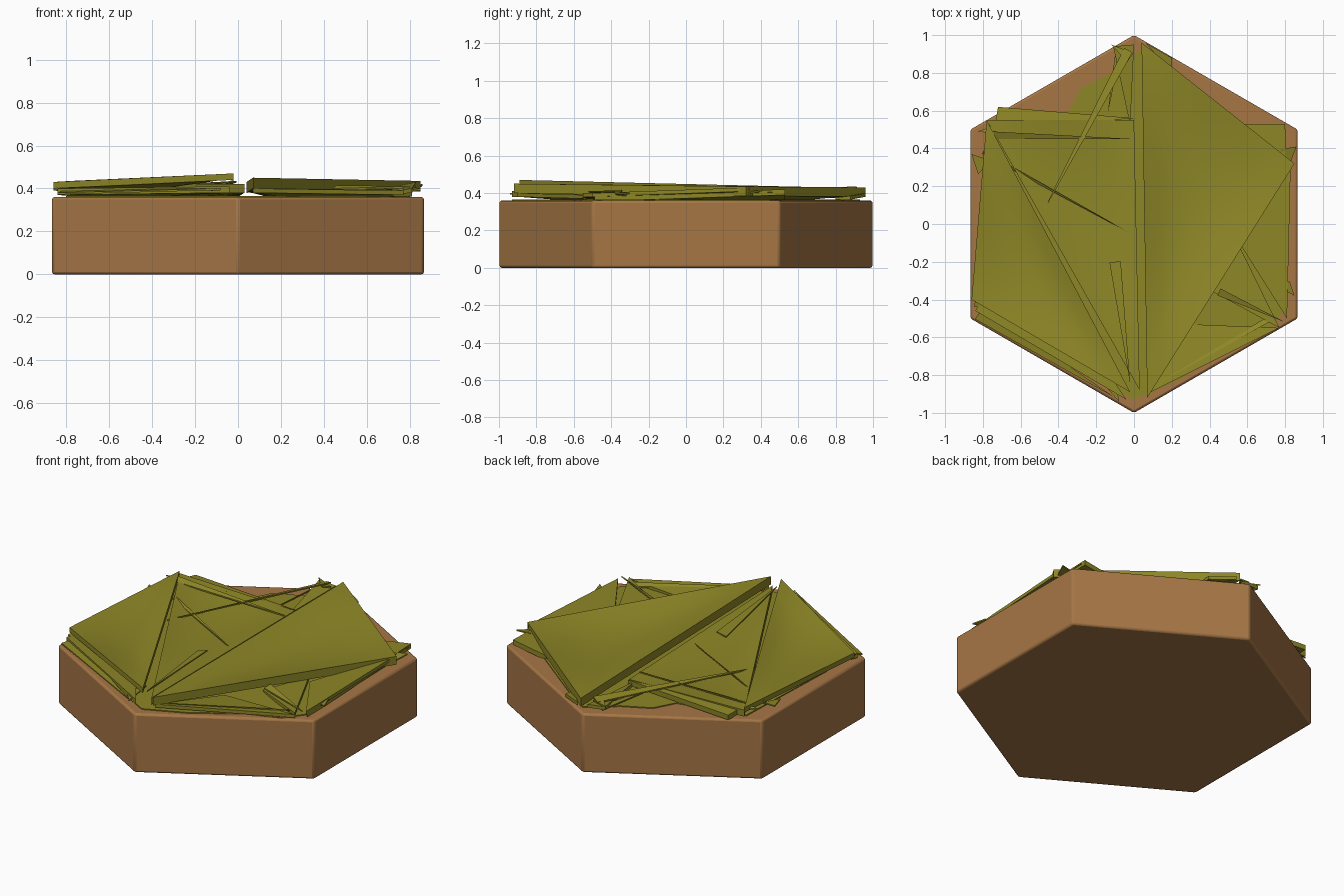
import bpy, bmesh, math
from mathutils import Vector

cube = bpy.data.objects.get("Cube")
if cube:
    bpy.data.objects.remove(cube, do_unlink=True)

SOIL_TOP = 0.36


def make_material(name, rgb):
    mat = bpy.data.materials.new(name)
    mat.use_nodes = True
    colour = (*rgb, 1)
    mat.diffuse_color = colour
    bsdf = next(n for n in mat.node_tree.nodes if n.type == 'BSDF_PRINCIPLED')
    bsdf.inputs["Base Color"].default_value = colour
    return mat


brown = make_material("soil brown", (0.38, 0.18, 0.06))
olive = make_material("grass olive", (0.27, 0.24, 0.02))


def finish(name, bm, mat, angle=30):
    bmesh.ops.recalc_face_normals(bm, faces=bm.faces)
    mesh = bpy.data.meshes.new(name)
    bm.to_mesh(mesh)
    bm.free()
    mesh.materials.append(mat)
    obj = bpy.data.objects.new(name, mesh)
    bpy.context.collection.objects.link(obj)
    bpy.ops.object.select_all(action='DESELECT')
    obj.select_set(True)
    bpy.context.view_layer.objects.active = obj
    bpy.ops.object.shade_smooth_by_angle(angle=math.radians(angle))
    return obj


def slab(name, outline, bottom, top, mat):
    """Flat prism over an outline."""
    bm = bmesh.new()
    face = bm.faces.new([bm.verts.new((x, y, bottom)) for x, y in outline])
    side = bmesh.ops.extrude_face_region(bm, geom=[face])
    verts = [v for v in side["geom"] if isinstance(v, bmesh.types.BMVert)]
    bmesh.ops.translate(bm, verts=verts, vec=(0, 0, top - bottom))
    return finish(name, bm, mat)


def sheet(name, a, b, c, sag=0.0, skirt=0.012, steps=10):
    """Three-cornered leaf, dished in the middle, with a hanging rim."""
    a, b, c = Vector(a), Vector(b), Vector(c)
    bm = bmesh.new()
    grid = {}
    for i in range(steps + 1):
        for j in range(steps + 1 - i):
            u, v = i / steps, j / steps
            w = 1 - u - v
            p = a * u + b * v + c * w
            p.z -= sag * 27 * u * v * w
            p.z = max(p.z, SOIL_TOP + 0.012)
            grid[i, j] = bm.verts.new(p)
    for i in range(steps):
        for j in range(steps - i):
            bm.faces.new((grid[i, j], grid[i + 1, j], grid[i, j + 1]))
            if i + j < steps - 1:
                bm.faces.new((grid[i + 1, j], grid[i + 1, j + 1], grid[i, j + 1]))
    # Close the leaf with a rim and an underside
    top = list(bm.faces)
    lower = bmesh.ops.extrude_face_region(bm, geom=top, use_keep_orig=True)
    for item in lower["geom"]:
        if isinstance(item, bmesh.types.BMVert):
            item.co.z = max(item.co.z - skirt, SOIL_TOP + 0.002)
    return finish(name, bm, olive)


def blade(name, start, end, width):
    """Narrow pointed strip from a wide end to a tip."""
    s, e = Vector(start), Vector(end)
    side = Vector((s.y - e.y, e.x - s.x, 0)).normalized() * width / 2
    lift = Vector((0, 0, 0.015))
    return sheet(name, s + side + lift, s - side, e, steps=2, skirt=0.008)


# Hexagonal soil block with softened edges
hexagon = [(math.sin(math.radians(60 * k)), math.cos(math.radians(60 * k))) for k in range(6)]
base = slab("soil_block", hexagon, 0, SOIL_TOP, brown)
bevel = base.modifiers.new("soft edges", 'BEVEL')
bevel.width = 0.012
bevel.segments = 2
bevel.limit_method = 'ANGLE'

# Low grass bed with an uneven border
bed = [(-.76, .5), (-.35, .59), (-.28, .72), (-.12, .8), (.05, .93), (.2, .83),
       (.6, .52), (.78, .45), (.8, -.45), (.7, -.58), (.5, -.65), (.25, -.82),
       (0, -.93), (-.2, -.82), (-.55, -.62), (-.8, -.48)]
slab("grass_bed", bed, SOIL_TOP - 0.02, SOIL_TOP + 0.006, olive)

# Broad overlapping grass sheets
sheet("right_sheet", (.04, .96, .43), (.85, .32, .435), (.07, -.92, .45), sag=.055, skirt=.05)
sheet("left_sheet", (-.78, .55, .42), (0, .55, .40), (.03, -.88, .42), sag=.03, skirt=.04)
sheet("left_rim_sheet", (-.78, .55, .435), (-.86, -.4, .43), (-.02, -.89, .47), sag=.04, skirt=.03)
sheet("left_under_sheet", (-.84, -.46, .40), (-.62, -.08, .38), (-.04, -.93, .41), skirt=.03)
sheet("rear_right_sheet", (.56, .53, .38), (.8, .53, .42), (.81, -.49, .385), skirt=.03)
sheet("right_rim_sheet", (.83, .34, .43), (.81, -.5, .40), (.57, -.12, .375), skirt=.02)
sheet("front_right_sheet", (.55, -.1, .39), (.77, -.55, .40), (.42, -.36, .375), skirt=.02)
sheet("front_low_sheet", (.77, -.55, .39), (.07, -.9, .40), (.28, -.53, .372), skirt=.02)
sheet("rear_strip", (-.72, .62, .40), (-.74, .5, .415), (0, .56, .40), skirt=.03)
sheet("rear_tuft", (-.11, .94, .41), (0, .95, .40), (-.02, .52, .385), skirt=.02)
sheet("rear_right_tuft", (.06, .96, .40), (.2, .88, .385), (.2, .8, .375), skirt=.02)

# Narrow blades gathered towards the corners
blades = [
    ((-.03, .92, .42), (-.5, .03, .41), .05),
    ((-.08, .94, .39), (-.14, .58, .38), .03),
    ((-.02, .88, .41), (-.12, .95, .42), .06),
    ((-.76, .47, .42), (0, .45, .41), .04),
    ((-.8, .38, .41), (0, -.06, .4), .02),
    ((-.79, .3, .38), (-.86, .37, .4), .1),
    ((-.72, .5, .41), (-.83, .49, .42), .05),
    ((-.82, -.44, .39), (-.77, .35, .4), .05),
    ((-.82, -.47, .38), (-.1, -.92, .4), .08),
    ((-.1, -.2, .41), (-.02, -.85, .44), .06),
    ((-.16, -.76, .39), (-.08, -.94, .4), .12),
    ((.72, -.5, .38), (.1, -.86, .4), .03),
    ((.8, -.32, .39), (.85, -.38, .4), .06),
    ((.45, -.36, .4), (.8, -.52, .41), .04),
    ((.8, .36, .4), (.86, .41, .42), .09),
    ((.78, .5, .4), (.8, -.1, .39), .05),
]
for number, (start, end, width) in enumerate(blades, 1):
    blade(f"grass_blade_{number}", start, end, width)
